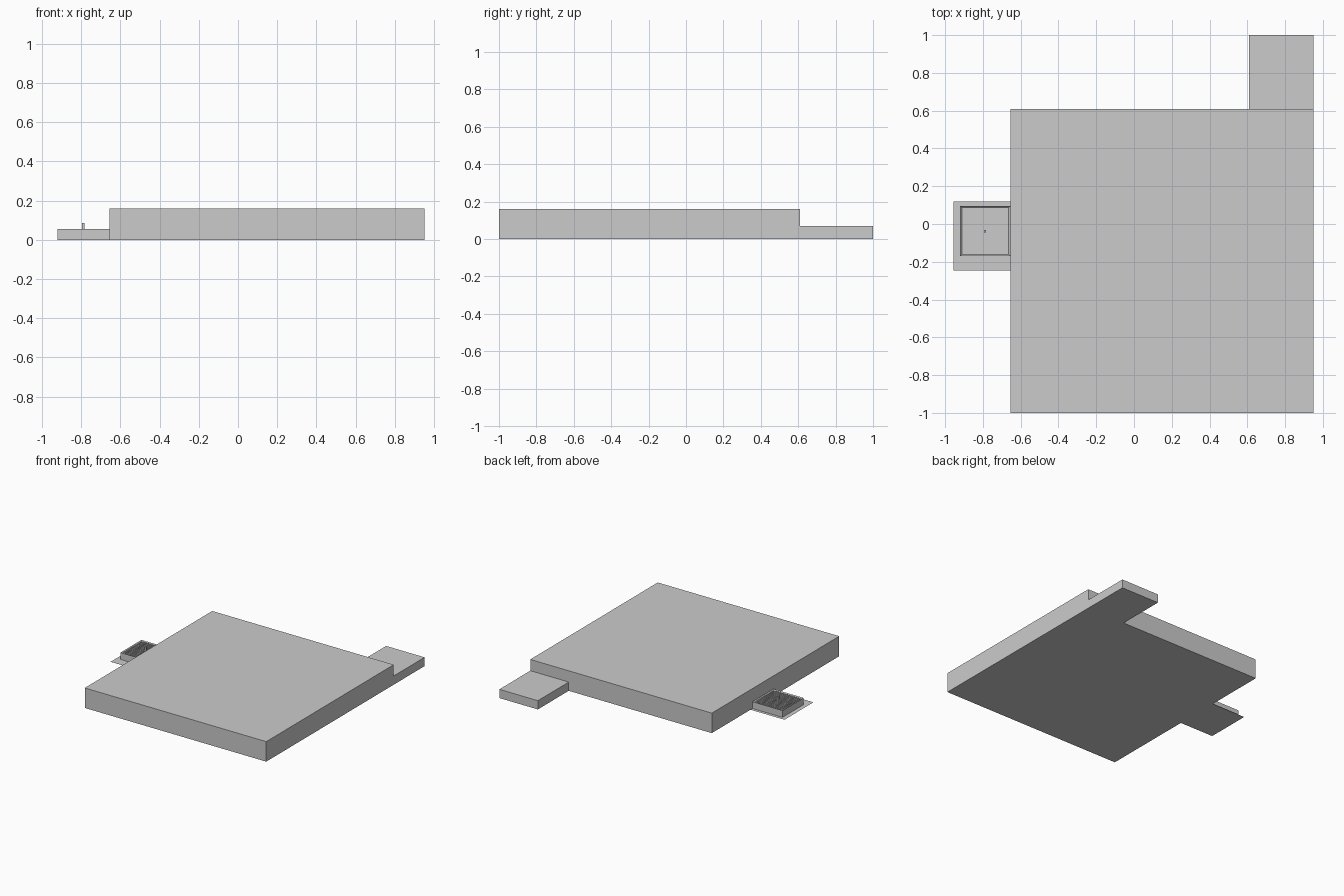
import bpy
import bmesh
from mathutils import Matrix, Vector

if "Cube" in bpy.data.objects:
    bpy.data.objects.remove(bpy.data.objects["Cube"])


def add_box(bm, x0, x1, y0, y1, z0, z1):
    size = Vector((x1 - x0, y1 - y0, z1 - z0))
    mid = Vector(((x0 + x1) / 2, (y0 + y1) / 2, (z0 + z1) / 2))
    bmesh.ops.create_cube(bm, size=1, matrix=Matrix.Translation(mid) @ Matrix.Diagonal((*size, 1)))


def finish(name, bm):
    mesh = bpy.data.meshes.new(name)
    bm.to_mesh(mesh)
    bm.free()
    ob = bpy.data.objects.new(name, mesh)
    bpy.context.collection.objects.link(ob)
    return ob


def boxes(name, *dims):
    bm = bmesh.new()
    for d in dims:
        add_box(bm, *d)
    return finish(name, bm)


# Main slab and the low step at its back right corner
boxes("main_slab", (-0.655, 0.95, -1.0, 0.61, 0, 0.16))
boxes("back_step", (0.61, 0.95, 0.61, 1.0, 0, 0.07))

# Thin ground pad on the left
bm = bmesh.new()
bmesh.ops.create_grid(bm, x_segments=1, y_segments=1, size=0.5,
                      matrix=Matrix.Translation((-0.805, -0.0625, 0)) @ Matrix.Diagonal((0.3, 0.365, 1, 1)))
finish("side_pad", bm)

# Side unit: box on the pad with a shallow recess in its top
x0, x1, y0, y1, top, rim = -0.92, -0.655, -0.17, 0.095, 0.055, 0.012
bm = bmesh.new()
add_box(bm, x0, x1, y0, y1, 0, top)
bm.normal_update()
lid = [f for f in bm.faces if f.normal.z > 0.9]
bmesh.ops.inset_region(bm, faces=lid, thickness=rim)
bmesh.ops.translate(bm, verts=lid[0].verts, vec=(0, 0, -0.008))
finish("side_unit", bm)

# Fine crossed bars filling the recess
count, w = 12, 0.003
bars = []
for i in range(1, count):
    x = x0 + rim + (x1 - x0 - 2 * rim) * i / count
    y = y0 + rim + (y1 - y0 - 2 * rim) * i / count
    bars.append((x - w, x + w, y0 + rim, y1 - rim, 0.045, 0.053))
    bars.append((x0 + rim, x1 - rim, y - w, y + w, 0.045, 0.054))
boxes("top_grille", *bars)

# Small post standing up through the unit
boxes("center_post", (-0.795, -0.783, -0.044, -0.032, 0, 0.085))
